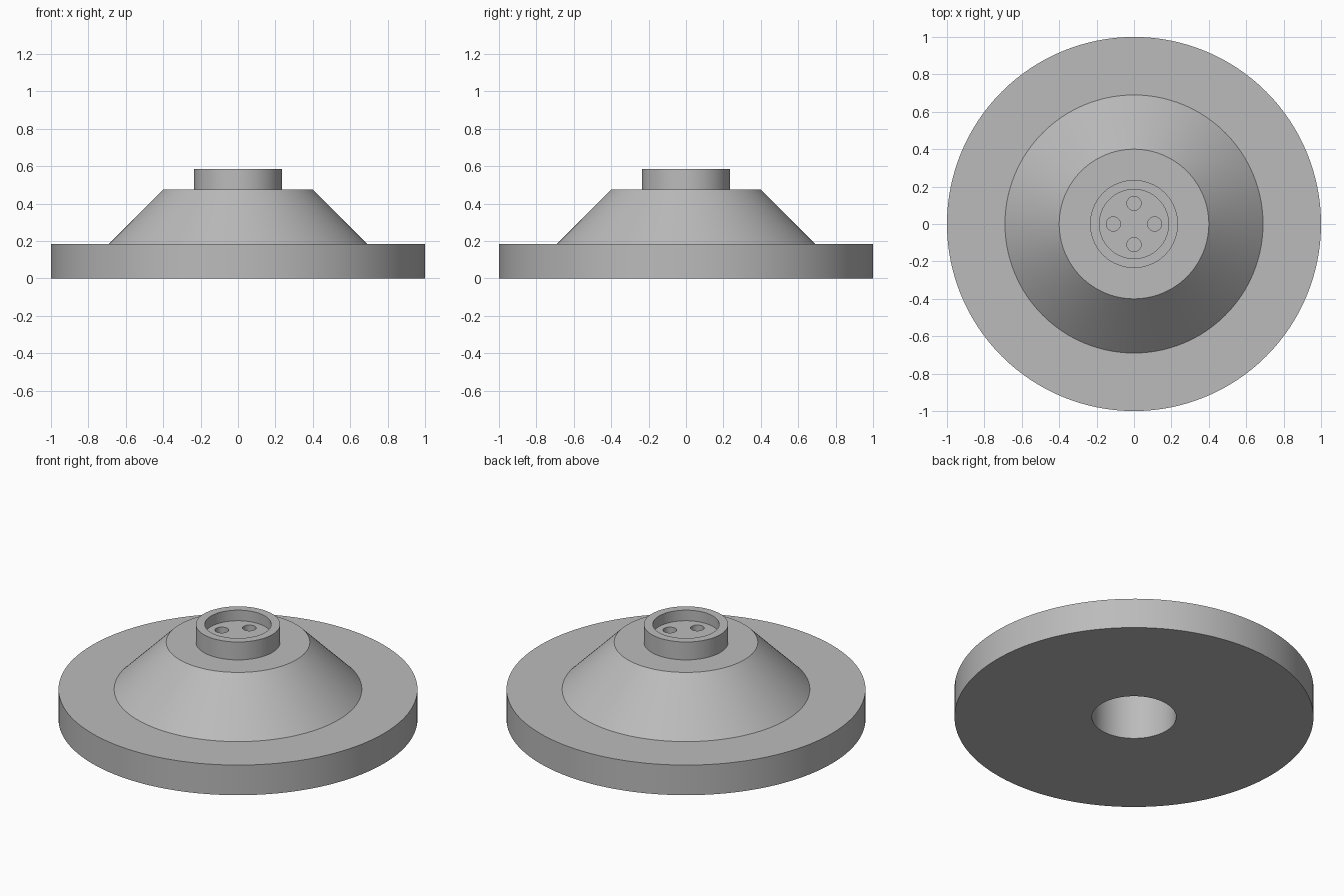
import bpy
import bmesh
from math import cos, sin, tau, radians

old = bpy.data.objects.get("Cube")
if old:
    bpy.data.objects.remove(old, do_unlink=True)

# Single plain grey for the whole model
grey = bpy.data.materials.new("plain grey")
grey.use_nodes = True
colour = (0.5, 0.5, 0.5, 1)
grey.diffuse_color = colour
grey.node_tree.nodes["Principled BSDF"].inputs["Base Color"].default_value = colour


def lathe(name, profile, closed=False, steps=128):
    """Revolve a (radius, height) profile around the z axis."""
    bm = bmesh.new()
    verts = [bm.verts.new((r, 0, z)) for r, z in profile]
    pairs = list(zip(verts, verts[1:]))
    if closed:
        pairs.append((verts[-1], verts[0]))
    edges = [bm.edges.new(p) for p in pairs]
    bmesh.ops.spin(bm, geom=verts + edges, cent=(0, 0, 0), axis=(0, 0, 1),
                   angle=tau, steps=steps)
    bmesh.ops.remove_doubles(bm, verts=bm.verts, dist=0.0001)
    bmesh.ops.recalc_face_normals(bm, faces=bm.faces)
    mesh = bpy.data.meshes.new(name)
    bm.to_mesh(mesh)
    bm.free()
    mesh.materials.append(grey)
    obj = bpy.data.objects.new(name, mesh)
    bpy.context.collection.objects.link(obj)
    return obj


def activate(obj):
    bpy.ops.object.select_all(action="DESELECT")
    obj.select_set(True)
    bpy.context.view_layer.objects.active = obj


bore = 0.235
seat = 0.40     # underside of the socket inside the bore
floor = 0.52    # bottom of the socket recess

# Wide flange and conical hub, with a bore through the middle
body = lathe("flanged_body", [(bore, 0), (1, 0), (1, 0.185), (0.69, 0.185),
                              (0.4, 0.475), (bore, 0.475)], closed=True)

# Cylindrical socket with a recessed top, plugging the bore
socket = lathe("socket", [(0, seat), (bore, seat), (bore, 0.585), (0.185, 0.585),
                          (0.185, floor), (0, floor)])

# Four blind contact holes in the socket floor
for i in range(4):
    bpy.ops.mesh.primitive_cylinder_add(
        vertices=48, radius=0.038, depth=0.12,
        location=(0.11 * cos(i * tau / 4), 0.11 * sin(i * tau / 4), floor))
    cutter = bpy.context.object
    cutter.name = "contact_hole_cutter"
    cutter.hide_render = True
    cutter.data.materials.append(grey)
    activate(socket)
    cut = socket.modifiers.new("contact hole", "BOOLEAN")
    cut.operation = "DIFFERENCE"
    cut.solver = "EXACT"
    cut.object = cutter
    bpy.ops.object.modifier_apply(modifier=cut.name)
    bpy.data.objects.remove(cutter, do_unlink=True)

for obj in (body, socket):
    activate(obj)
    bpy.ops.object.shade_smooth_by_angle(angle=radians(30))
